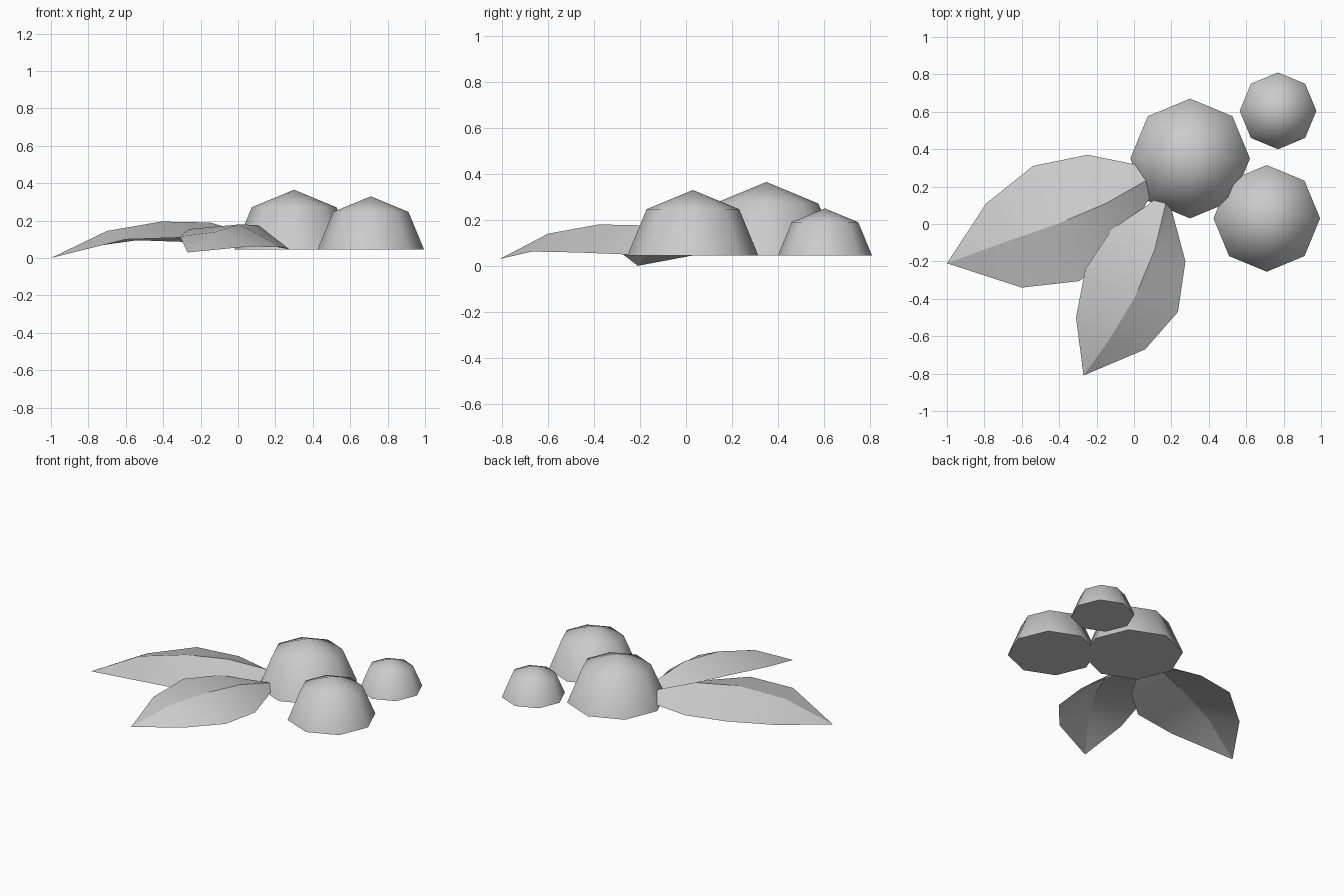
import bpy, bmesh, math

cube = bpy.data.objects.get("Cube")
if cube:
    bpy.data.objects.remove(cube, do_unlink=True)

grey = bpy.data.materials.new("plain grey")
grey.use_nodes = True
grey.diffuse_color = (0.6, 0.6, 0.6, 1)
bsdf = next(n for n in grey.node_tree.nodes if n.type == 'BSDF_PRINCIPLED')
bsdf.inputs["Base Color"].default_value = grey.diffuse_color


def finish(name, bm, angle):
    """Turn a bmesh into a shaded, coloured object."""
    mesh = bpy.data.meshes.new(name)
    bm.to_mesh(mesh)
    bm.free()
    mesh.materials.append(grey)
    obj = bpy.data.objects.new(name, mesh)
    bpy.context.collection.objects.link(obj)
    bpy.ops.object.select_all(action='DESELECT')
    obj.select_set(True)
    bpy.context.view_layer.objects.active = obj
    bpy.ops.object.shade_smooth_by_angle(angle=math.radians(angle))
    return obj


def berry(name, x, y, radius, base=0.045, sides=8):
    """Low-poly half ball with a flat underside."""
    bm = bmesh.new()
    rings = []
    for lift in (0, math.pi / 4):
        r, z = radius * math.cos(lift), base + radius * math.sin(lift)
        rings.append([bm.verts.new((x + r * math.cos(a), y + r * math.sin(a), z))
                      for a in (math.tau * i / sides for i in range(sides))])
    low, high = rings
    apex = bm.verts.new((x, y, base + radius))
    for i in range(sides):
        j = (i + 1) % sides
        bm.faces.new((low[i], low[j], high[j], high[i]))
        bm.faces.new((high[i], high[j], apex))
    bm.faces.new(low[::-1])
    finish(name, bm, 60)


def leaf(name, tip, end, left, rib, right):
    """Thin folded blade: two strips of faces meeting along a raised midrib."""
    bm = bmesh.new()
    tip, end = bm.verts.new(tip), bm.verts.new(end)
    rows = [[tip] + [bm.verts.new(p) for p in row] + [end]
            for row in (left, rib, right)]
    for a, b in zip(rows, rows[1:]):
        for i in range(len(a) - 1):
            corners = (a[i], b[i], b[i + 1], a[i + 1])
            bm.faces.new(list(dict.fromkeys(corners)))
    bm.normal_update()
    for face in bm.faces:
        if face.normal.z < 0:
            face.normal_flip()
    finish(name, bm, 25)


# Cluster of berries
berry("large_berry", 0.3, 0.35, 0.32)
berry("medium_berry", 0.71, 0.03, 0.285)
berry("small_berry", 0.77, 0.605, 0.205)

# Two leaves tucked under the large berry
leaf("wide_leaf", tip=(-1, -0.21, 0), end=(0.16, 0.27, 0.09),
     left=[(-0.79, 0.11, 0.06), (-0.54, 0.31, 0.095),
           (-0.25, 0.37, 0.085), (0, 0.32, 0.07)],
     rib=[(-0.7, -0.1, 0.145), (-0.41, 0, 0.195),
          (-0.15, 0.11, 0.19), (0.06, 0.23, 0.13)],
     right=[(-0.6, -0.34, 0.1), (-0.29, -0.305, 0.11),
            (-0.08, -0.12, 0.1), (0.06, 0.1, 0.08)])

leaf("narrow_leaf", tip=(-0.27, -0.81, 0.03), end=(0.2, 0.2, 0.07),
     left=[(-0.31, -0.5, 0.115), (-0.26, -0.24, 0.155),
           (-0.12, -0.03, 0.14), (0.07, 0.1, 0.09)],
     rib=[(-0.12, -0.6, 0.14), (0.01, -0.38, 0.18),
          (0.11, -0.14, 0.175), (0.17, 0.11, 0.11)],
     right=[(0.06, -0.67, 0.062), (0.235, -0.47, 0.058),
            (0.275, -0.2, 0.047), (0.2, 0.08, 0.06)])
